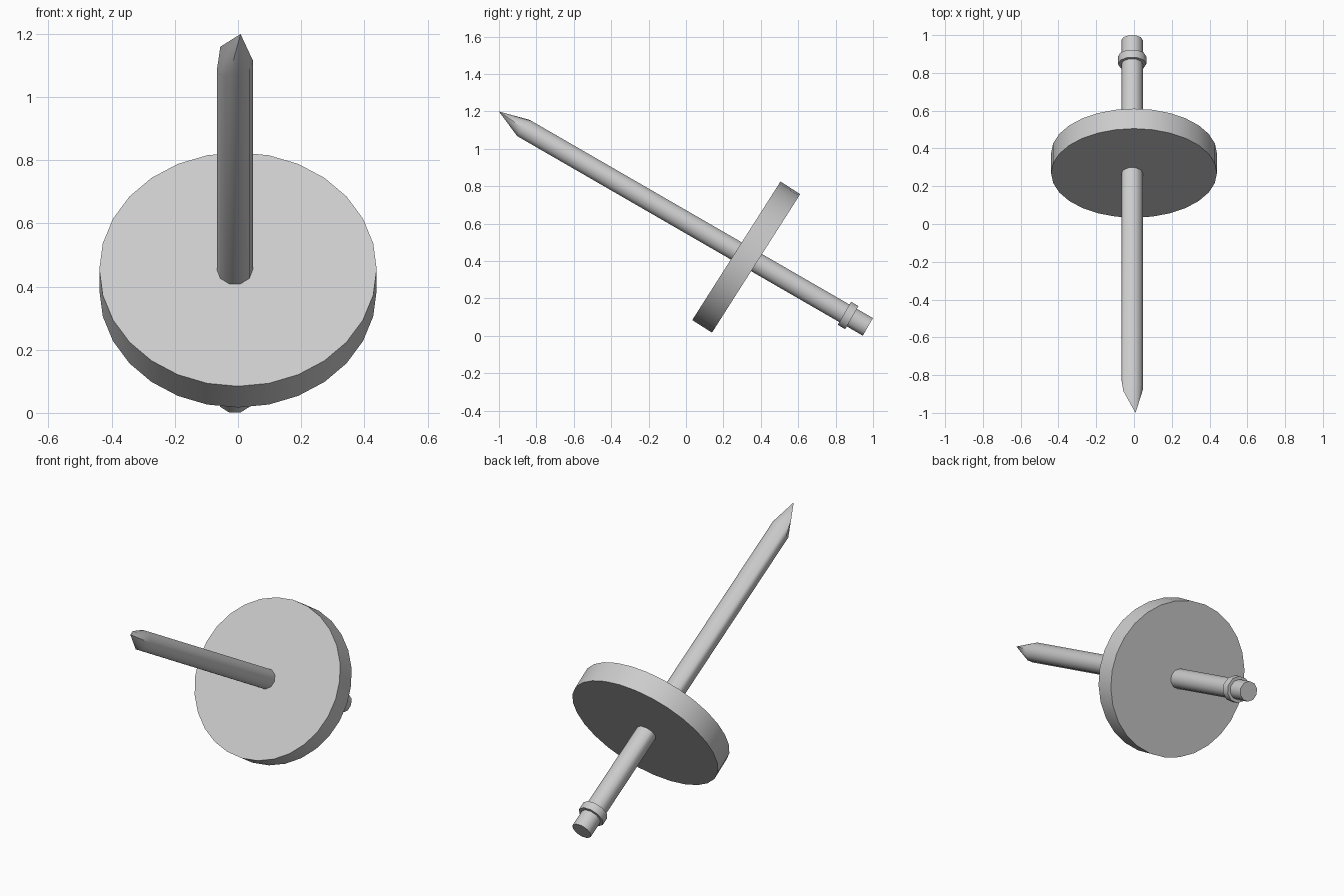
import bpy, bmesh, math

if "Cube" in bpy.data.objects:
    bpy.data.objects.remove(bpy.data.objects["Cube"])


def tilted_part(name, rings, sides, phase, offset, tilt, location, tip=None):
    """Loft rings of (radius, axial position or list of positions) along local z, tilted about x."""
    bm = bmesh.new()
    loops = []
    for radius, axial in rings:
        if not isinstance(axial, list):
            axial = [axial] * sides
        loop = []
        for i in range(sides):
            a = math.tau * i / sides + phase
            loop.append(bm.verts.new((radius * math.sin(a) + offset,
                                      -radius * math.cos(a), axial[i])))
        loops.append(loop)
    for a, b in zip(loops, loops[1:]):
        for i in range(sides):
            j = (i + 1) % sides
            bm.faces.new((a[i], a[j], b[j], b[i]))
    if tip:
        point = bm.verts.new(tip)
        for i in range(sides):
            bm.faces.new((point, loops[0][i], loops[0][(i + 1) % sides]))
    else:
        bm.faces.new(loops[0])
    bm.faces.new(loops[-1])
    bmesh.ops.recalc_face_normals(bm, faces=bm.faces)
    mesh = bpy.data.meshes.new(name)
    bm.to_mesh(mesh)
    bm.free()
    ob = bpy.data.objects.new(name, mesh)
    bpy.context.collection.objects.link(ob)
    ob.rotation_euler.x = -math.radians(90 + tilt)
    ob.location = location
    bpy.ops.object.select_all(action='DESELECT')
    ob.select_set(True)
    bpy.context.view_layer.objects.active = ob
    bpy.ops.object.shade_smooth_by_angle(angle=math.radians(38 if sides < 12 else 30))
    return ob


# Axis of the shaft, 30 degrees below horizontal
axis_origin = (0, 0.264, 0.457)

# Ten-sided shaft with an unevenly sharpened point (shoulder depth behind the tip,
# starting just right of the top and going round clockwise)
depths = [0.18, 0.16, 0.148, 0.15, 0.15, 0.153, 0.188, 0.212, 0.12, 0.165]
shoulder = [-1.466 + d for d in depths]
tilted_part("shaft", [(0.057, shoulder), (0.057, 0.818)], 10, math.radians(18),
            -0.01, 30, axis_origin, tip=(0.008, -0.011, -1.466))

# Collar near the blunt end
tilted_part("collar", [(0.075, 0.673), (0.075, 0.719)], 10, math.radians(18),
            -0.01, 30, axis_origin)

# Weight disc, leaning slightly off the shaft axis
tilted_part("disc", [(0.439, -0.0625), (0.439, 0.0625)], 28, 0,
            0, 32.5, (0, 0.322, 0.421))
